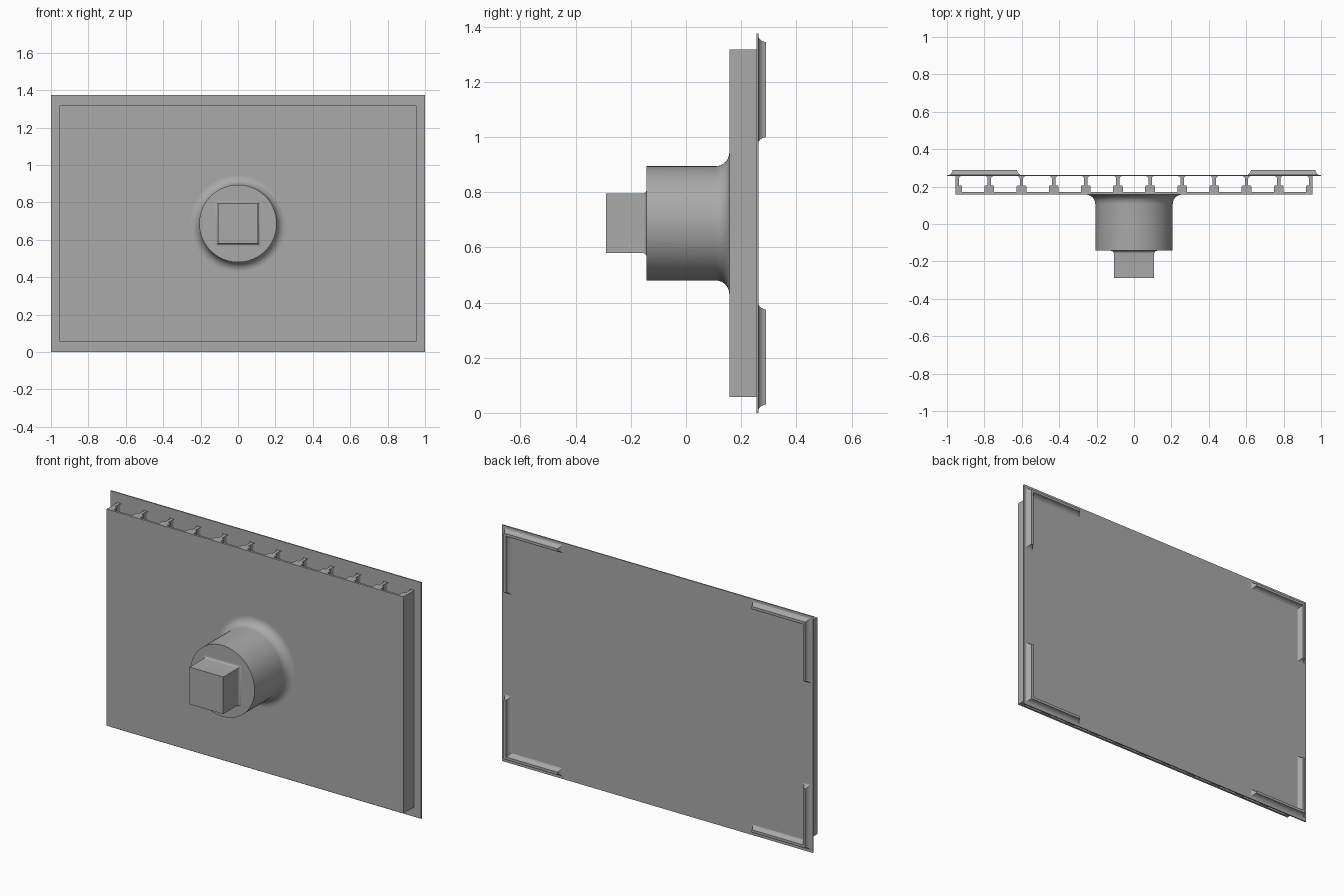
import bpy, bmesh, math

cube = bpy.data.objects.get("Cube")
if cube:
    bpy.data.objects.remove(cube, do_unlink=True)

grey = bpy.data.materials.new("plain grey")
grey.use_nodes = True
colour = (0.4, 0.4, 0.4, 1)
grey.diffuse_color = colour
grey.node_tree.nodes["Principled BSDF"].inputs["Base Color"].default_value = colour

HEIGHT = 1.374          # height of the back panel
MID = HEIGHT / 2
FRONT, BACK = 0.157, 0.256   # front skin face and back panel front face
PANEL = 0.007                # back panel thickness


def loft(name, rings, smooth=False):
    """Join matching rings of points into a closed solid."""
    bm = bmesh.new()
    loops = [[bm.verts.new(p) for p in ring] for ring in rings]
    for a, b in zip(loops, loops[1:]):
        for i in range(len(a)):
            j = (i + 1) % len(a)
            bm.faces.new((a[i], a[j], b[j], b[i]))
    bm.faces.new(loops[0][::-1])
    bm.faces.new(loops[-1])
    bmesh.ops.recalc_face_normals(bm, faces=bm.faces)
    mesh = bpy.data.meshes.new(name)
    bm.to_mesh(mesh)
    bm.free()
    mesh.materials.append(grey)
    obj = bpy.data.objects.new(name, mesh)
    bpy.context.collection.objects.link(obj)
    if smooth:
        bpy.ops.object.select_all(action="DESELECT")
        obj.select_set(True)
        bpy.context.view_layer.objects.active = obj
        bpy.ops.object.shade_smooth_by_angle(angle=math.radians(35))
    return obj


def rectangle(w, h, y):
    return [(sx * w, y, MID + sz * h) for sx, sz in ((-1, -1), (1, -1), (1, 1), (-1, 1))]


def circle(r, y, n=72):
    return [(r * math.cos(math.tau * i / n), y, MID + r * math.sin(math.tau * i / n))
            for i in range(n)]


def cove(size, steps=8):
    """Concave quarter round: (rise, inset) pairs from foot to top."""
    for i in range(steps + 1):
        a = math.pi / 2 * i / steps
        yield size * (1 - math.cos(a)), size * math.sin(a)


# Two flat skins
SKIN_W, SKIN_H = 0.955, 0.63
loft("back_panel", [rectangle(1, MID, BACK), rectangle(1, MID, BACK + PANEL)])
loft("front_skin", [rectangle(SKIN_W, SKIN_H, FRONT), rectangle(SKIN_W, SKIN_H, 0.17)])

# Upright ribs: wide foot, thin web, coved where it meets the back panel
half = [(0.026, 0.165), (0.026, 0.200), (0.022, 0.205), (0.009, 0.205)]
half += [(0.009 + 0.014 - inset, BACK - rise) for rise, inset in reversed(list(cove(0.014, 5)))]
profile = half + [(-x, y) for x, y in reversed(half)]
COUNT = 12
for k in range(COUNT):
    cx = SKIN_W * 0.99 * (2 * k / (COUNT - 1) - 1)
    flat = [(max(-SKIN_W, min(SKIN_W, cx + x)), y) for x, y in profile]
    if k in (0, COUNT - 1):
        # the outer side of each end rib is one flush wall
        side = 1 if k else -1
        flat = [(side * (SKIN_W - 0.01 + min(0.01, -u)), y) if u < 0 else
                (side * (SKIN_W - 0.01 - u), y) for u, y in profile]
        flat = [(side * SKIN_W if u < 0 else x, y) for (x, y), (u, _) in zip(flat, profile)]
    loft(f"rib_{k + 1}", [[(x, y, MID + s * SKIN_H) for x, y in flat] for s in (-1, 1)], True)

# Round boss flaring into the front skin
RADIUS, FLARE = 0.207, 0.05
boss = [circle(RADIUS, -0.143)]
boss += [circle(RADIUS + FLARE - inset, FRONT - rise)
         for rise, inset in reversed(list(cove(FLARE, 10)))]
boss.append(circle(RADIUS + FLARE, 0.163))
loft("round_boss", boss, True)

# Square peg with a small flare at its foot
PEG, FOOT = 0.108, 0.014
peg = [rectangle(PEG, PEG, -0.29)]
peg += [rectangle(PEG + FOOT - inset, PEG + FOOT - inset, -0.143 - rise)
        for rise, inset in reversed(list(cove(FOOT, 6)))]
peg.append(rectangle(PEG + FOOT, PEG + FOOT, -0.135))
loft("square_peg", peg, True)

# Coved corner lips on the back
LENGTH, WIDTH, LIP = 0.405, 0.075, 0.03


def corner_ring(sx, sz, inset, y):
    a, b, c = inset, LENGTH - inset, WIDTH - inset
    outline = [(a, a), (b, a), (b, c), (c, c), (c, b), (a, b)]
    return [(sx * (1 - u), y, MID + sz * (MID - v)) for u, v in outline]


for sx, side in ((1, "left"), (-1, "right")):
    for sz, level in ((1, "top"), (-1, "bottom")):
        rings = [corner_ring(sx, sz, 0, BACK + 0.002)]
        rings += [corner_ring(sx, sz, inset, 0.26 + rise) for rise, inset in cove(LIP)]
        loft(f"{level}_{side}_corner_lip", rings, True)
